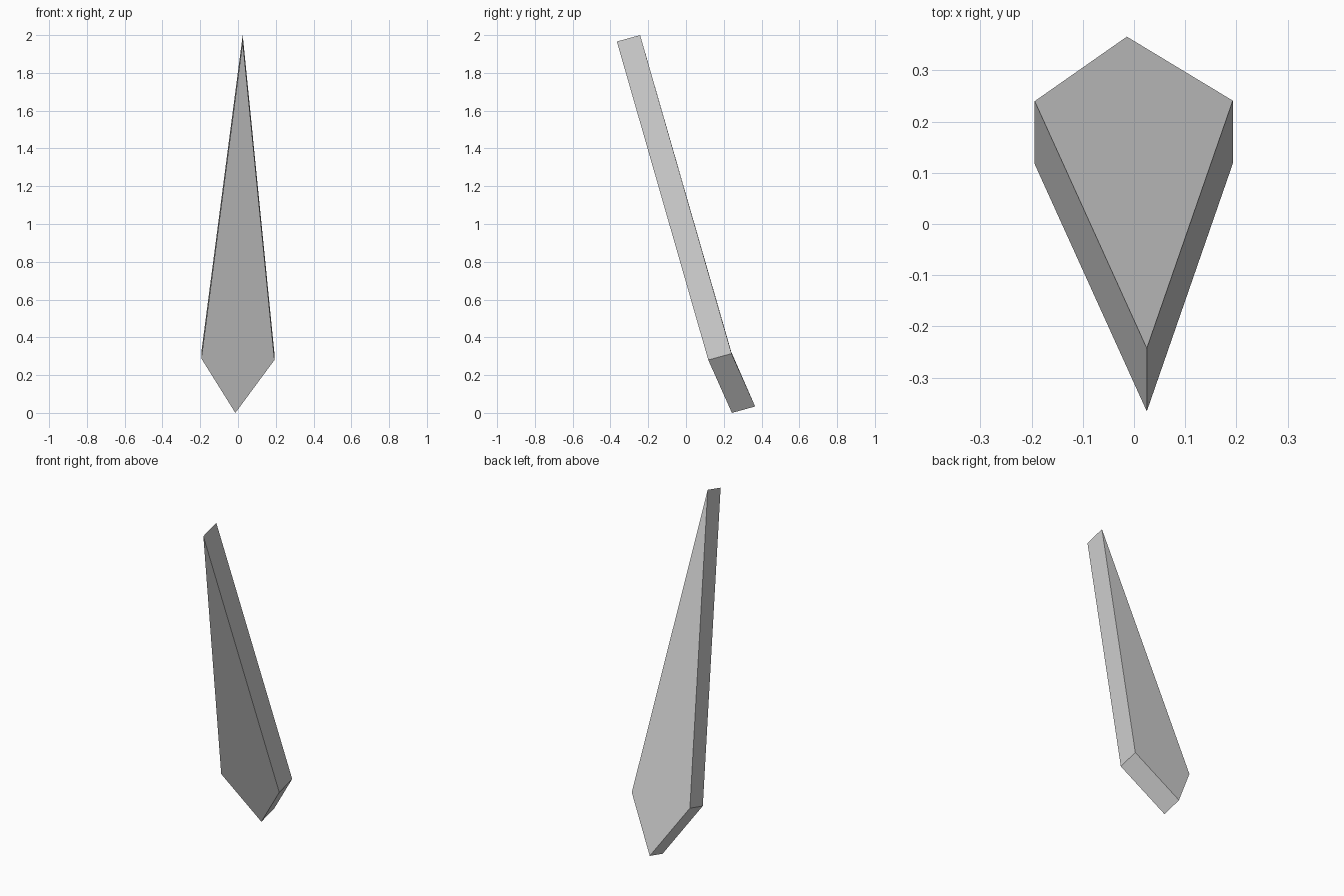
import bpy
import bmesh
from mathutils import Vector

if "Cube" in bpy.data.objects:
    bpy.data.objects.remove(bpy.data.objects["Cube"], do_unlink=True)

# Plain grey material
grey = bpy.data.materials.new("light_grey")
grey.use_nodes = True
colour = (0.62, 0.62, 0.62, 1.0)
grey.diffuse_color = colour
grey.node_tree.nodes["Principled BSDF"].inputs["Base Color"].default_value = colour

# Kite outline of the front face, starting at a side corner so it folds across its width
outline = [
    (-0.194, 0.117, 0.288),   # side corner
    (-0.014, 0.243, 0.0),     # lower point
    (0.193, 0.118, 0.28),     # side corner
    (0.025, -0.366, 1.966),   # upper tip
]
thickness = Vector((0, 0.123, 0.034))

# Leaning shard: the outline swept backwards into a solid
bm = bmesh.new()
front = [bm.verts.new(p) for p in outline]
back = [bm.verts.new(Vector(p) + thickness) for p in outline]
bm.faces.new(front)
bm.faces.new([back[i] for i in (0, 3, 2, 1)])
for i in range(len(front)):
    j = (i + 1) % len(front)
    bm.faces.new((front[j], front[i], back[i], back[j]))
bmesh.ops.recalc_face_normals(bm, faces=bm.faces)

mesh = bpy.data.meshes.new("shard_blade")
bm.to_mesh(mesh)
bm.free()
mesh.materials.append(grey)
blade = bpy.data.objects.new("shard_blade", mesh)
bpy.context.collection.objects.link(blade)
